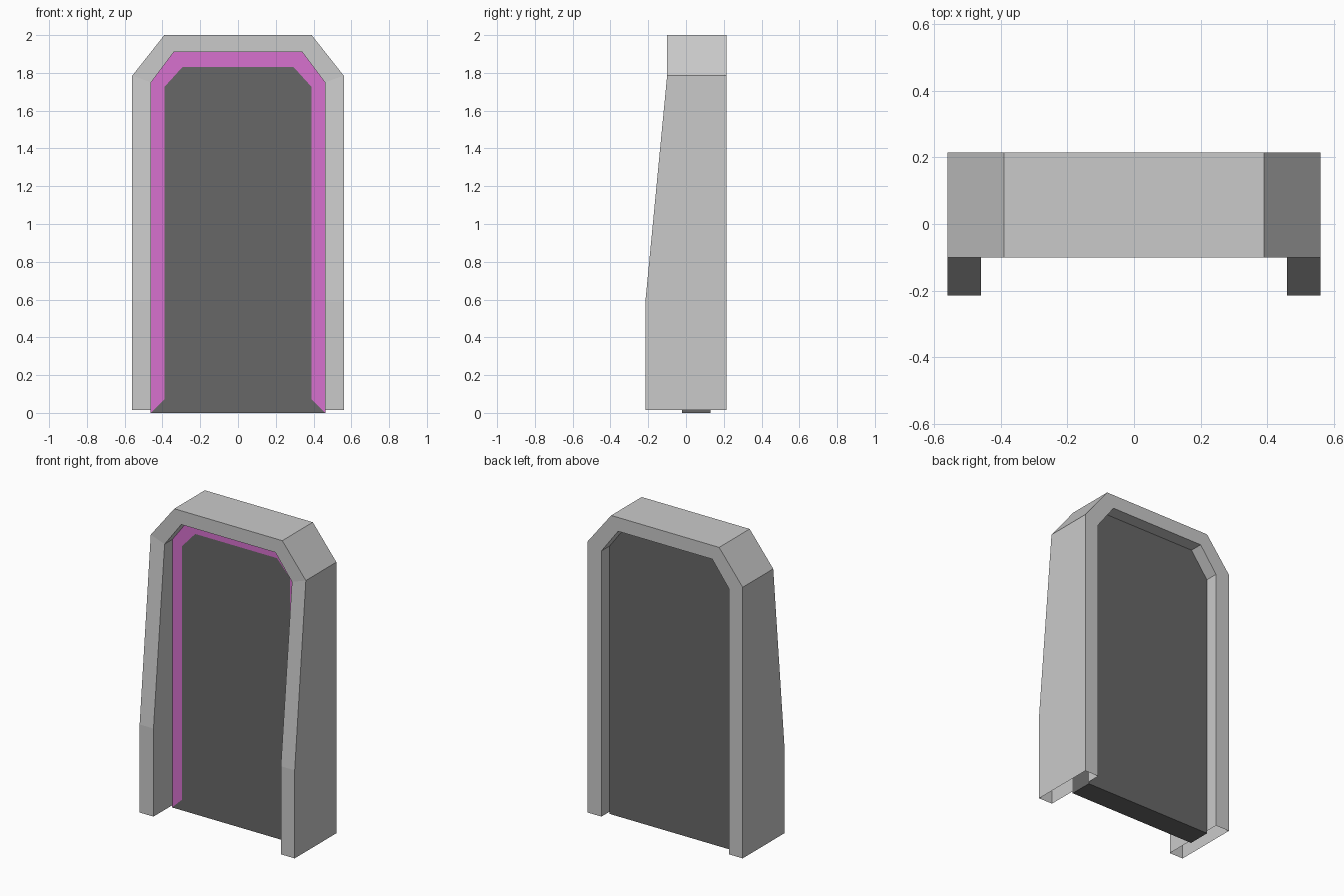
import bpy, bmesh

if "Cube" in bpy.data.objects:
    bpy.data.objects.remove(bpy.data.objects["Cube"])


def material(name, rgb):
    m = bpy.data.materials.new(name)
    m.diffuse_color = (*rgb, 1.0)
    m.use_nodes = True
    m.node_tree.nodes["Principled BSDF"].inputs["Base Color"].default_value = m.diffuse_color
    return m


GREY = material("light_grey", (0.59, 0.59, 0.59))
DARK = material("dark_grey", (0.137, 0.137, 0.137))
PINK = material("magenta", (0.68, 0.165, 0.62))


def make_object(name, bm, mats):
    bmesh.ops.recalc_face_normals(bm, faces=bm.faces)
    mesh = bpy.data.meshes.new(name)
    bm.to_mesh(mesh)
    bm.free()
    for m in mats:
        mesh.materials.append(m)
    ob = bpy.data.objects.new(name, mesh)
    bpy.context.collection.objects.link(ob)
    return ob


def mirrored(half):
    """Continue a right-hand run of (x, ...) points down the left side."""
    return half + [(-p[0], *p[1:]) for p in reversed(half)]


# Door frame: hollow box section swept around the arch, open under the feet
BACK = 0.215
outer = mirrored([(0.56, 0.015), (0.56, 0.59), (0.56, 1.785), (0.39, 2.0)])
inner = mirrored([(0.46, 0.015), (0.46, 0.59), (0.46, 1.75), (0.34, 1.91)])
front = [-0.215, -0.215, -0.10, -0.10]
front += front[::-1]

bm = bmesh.new()
sections = []
for (ox, oz), (ix, iz), fy in zip(outer, inner, front):
    sections.append([bm.verts.new(c) for c in (
        (ox, fy, oz), (ox, BACK, oz), (ix, BACK, iz), (ix, fy, iz))])
for a, b in zip(sections, sections[1:]):
    for k in range(4):
        n = (k + 1) % 4
        bm.faces.new((a[k], a[n], b[n], b[k]))
make_object("door_frame", bm, [GREY])

# Door slab: flat front with a magenta border on the sides and top
Y0, Y1 = -0.02, 0.13
rim = mirrored([(0.462, 0.0), (0.462, 1.751), (0.341, 1.912)])
panel = mirrored([(0.39, 0.07), (0.39, 1.725), (0.295, 1.83)])

bm = bmesh.new()
rim_f = [bm.verts.new((x, Y0, z)) for x, z in rim]
rim_b = [bm.verts.new((x, Y1, z)) for x, z in rim]
pan_f = [bm.verts.new((x, Y0, z)) for x, z in panel]
bm.faces.new(pan_f)
bm.faces.new(rim_b)
count = len(rim)
for i in range(count):
    j = (i + 1) % count
    bm.faces.new((rim_f[i], rim_f[j], rim_b[j], rim_b[i]))
    border = bm.faces.new((rim_f[i], rim_f[j], pan_f[j], pan_f[i]))
    border.material_index = 0 if i == count - 1 else 1  # bottom strip stays dark
make_object("door_panel", bm, [DARK, PINK])
